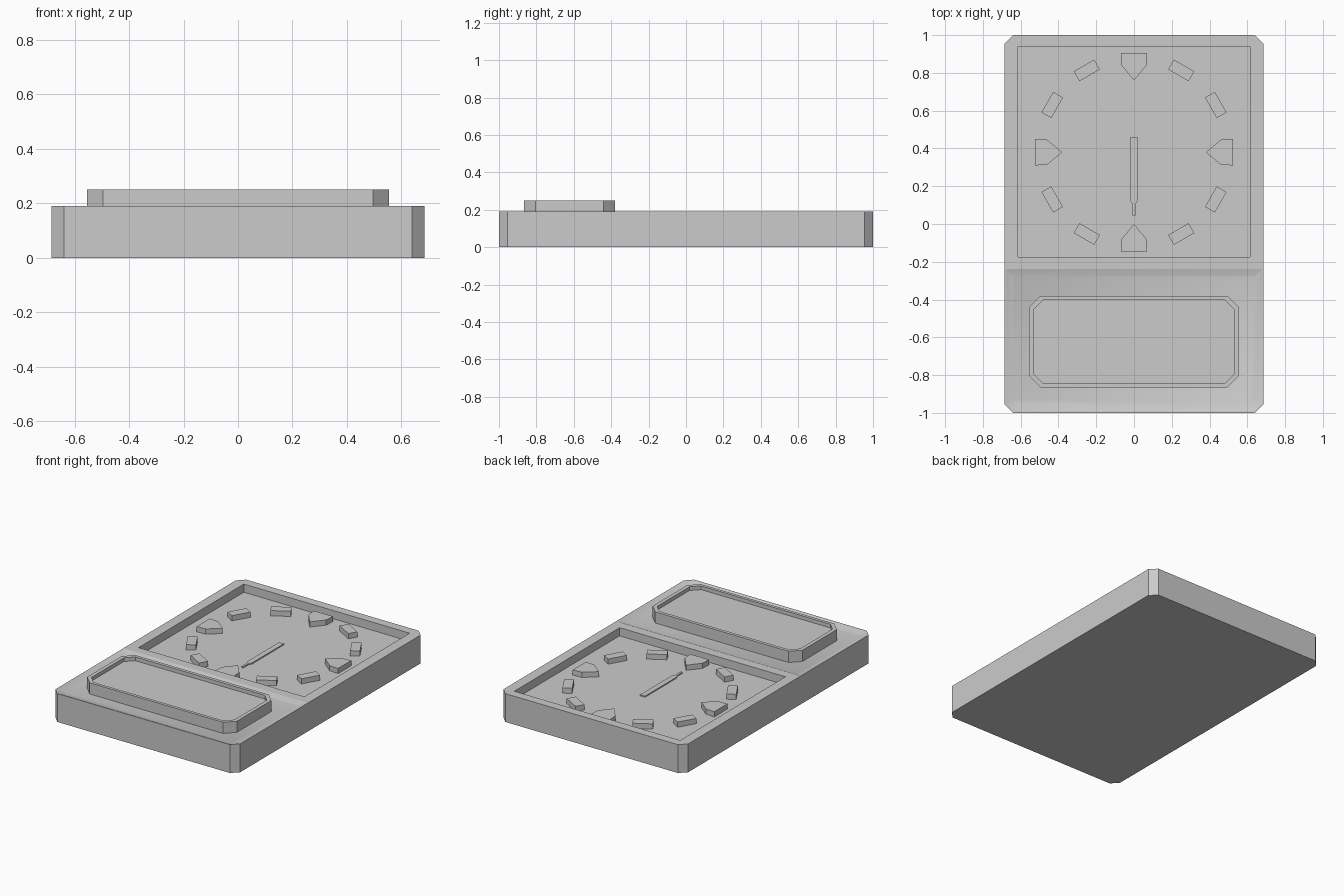
import bpy, bmesh, math

if "Cube" in bpy.data.objects:
    bpy.data.objects.remove(bpy.data.objects["Cube"])

TOP, FLOOR, TRAY = 0.19, 0.135, 0.175   # rim, dial floor, front tray heights
DIAL = (0.0, 0.38)                      # dial centre


def outline(hx, y0, y1, front, back=None):
    """Rectangle outline with chamfered front and back corners."""
    back = front if back is None else back
    return [(-hx + front, y0), (hx - front, y0), (hx, y0 + front), (hx, y1 - back),
            (hx - back, y1), (-hx + back, y1), (-hx, y1 - back), (-hx, y0 + front)]


def loft(name, rings, angle=30):
    """Closed solid through a list of (outline, z) rings."""
    bm = bmesh.new()
    loops = [[bm.verts.new((x, y, z)) for x, y in pts] for pts, z in rings]
    for a, b in zip(loops, loops[1:]):
        n = len(a)
        for i in range(n):
            j = (i + 1) % n
            bm.faces.new((a[i], a[j], b[j], b[i]))
    bm.faces.new(loops[0][::-1])
    bm.faces.new(loops[-1])
    bmesh.ops.recalc_face_normals(bm, faces=bm.faces)
    me = bpy.data.meshes.new(name)
    bm.to_mesh(me)
    bm.free()
    ob = bpy.data.objects.new(name, me)
    bpy.context.collection.objects.link(ob)
    smooth(ob, angle)
    return ob


def smooth(ob, angle):
    bpy.ops.object.select_all(action='DESELECT')
    ob.select_set(True)
    bpy.context.view_layer.objects.active = ob
    bpy.ops.object.shade_smooth_by_angle(angle=math.radians(angle))


def carve(ob, cutter):
    mod = ob.modifiers.new("carve", 'BOOLEAN')
    mod.operation, mod.solver, mod.object = 'DIFFERENCE', 'EXACT', cutter
    bpy.context.view_layer.objects.active = ob
    bpy.ops.object.modifier_apply(modifier=mod.name)
    bpy.data.objects.remove(cutter, do_unlink=True)


# Slab body with the square dial recess and the shallow sloped front tray
slab = outline(0.685, -1, 1, 0.045)
body = loft("body", [(slab, 0), (slab, TOP)])
square = [(-0.615, -0.175), (0.615, -0.175), (0.615, 0.94), (-0.615, 0.94)]
carve(body, loft("dial_cutter", [(square, FLOOR), (square, 0.3)]))
carve(body, loft("tray_cutter", [
    (outline(0.64, -0.955, -0.275, 0.03, 0.005), TRAY),
    (outline(0.72, -1.03, -0.20, 0.055, 0.005), 2 * TOP - TRAY)]))
smooth(body, 50)

# Raised display with a thin rim around a sunken screen
outer = outline(0.555, -0.865, -0.38, 0.06)
inner = outline(0.53, -0.845, -0.402, 0.05)
loft("display", [(outer, TRAY - 0.005), (outer, 0.25), (inner, 0.25), (inner, 0.225)])

# Hour markers: shields at the quarters, small bars between (shapes given at 12)
shield = [(-0.07, 0.525), (-0.066, 0.46), (0, 0.38), (0.066, 0.46), (0.07, 0.525)]
bar = [(-0.0625, 0.47), (0.0625, 0.47), (0.0625, 0.53), (-0.0625, 0.53)]
for hour in range(12):
    a = -hour * math.tau / 12
    shape = bar if hour % 3 else shield
    pts = [(DIAL[0] + x * math.cos(a) - y * math.sin(a),
            DIAL[1] + x * math.sin(a) + y * math.cos(a)) for x, y in shape]
    loft(f"hour_marker_{hour}", [(pts, FLOOR - 0.003), (pts, FLOOR + 0.035)])

# Thin stepped hand lying on the dial
right = [(0.007, 0.045), (0.007, 0.105), (0.018, 0.12), (0.018, 0.46)]
hand = right + [(-x, y) for x, y in reversed(right)]
loft("dial_hand", [(hand, FLOOR - 0.003), (hand, FLOOR + 0.008)])
